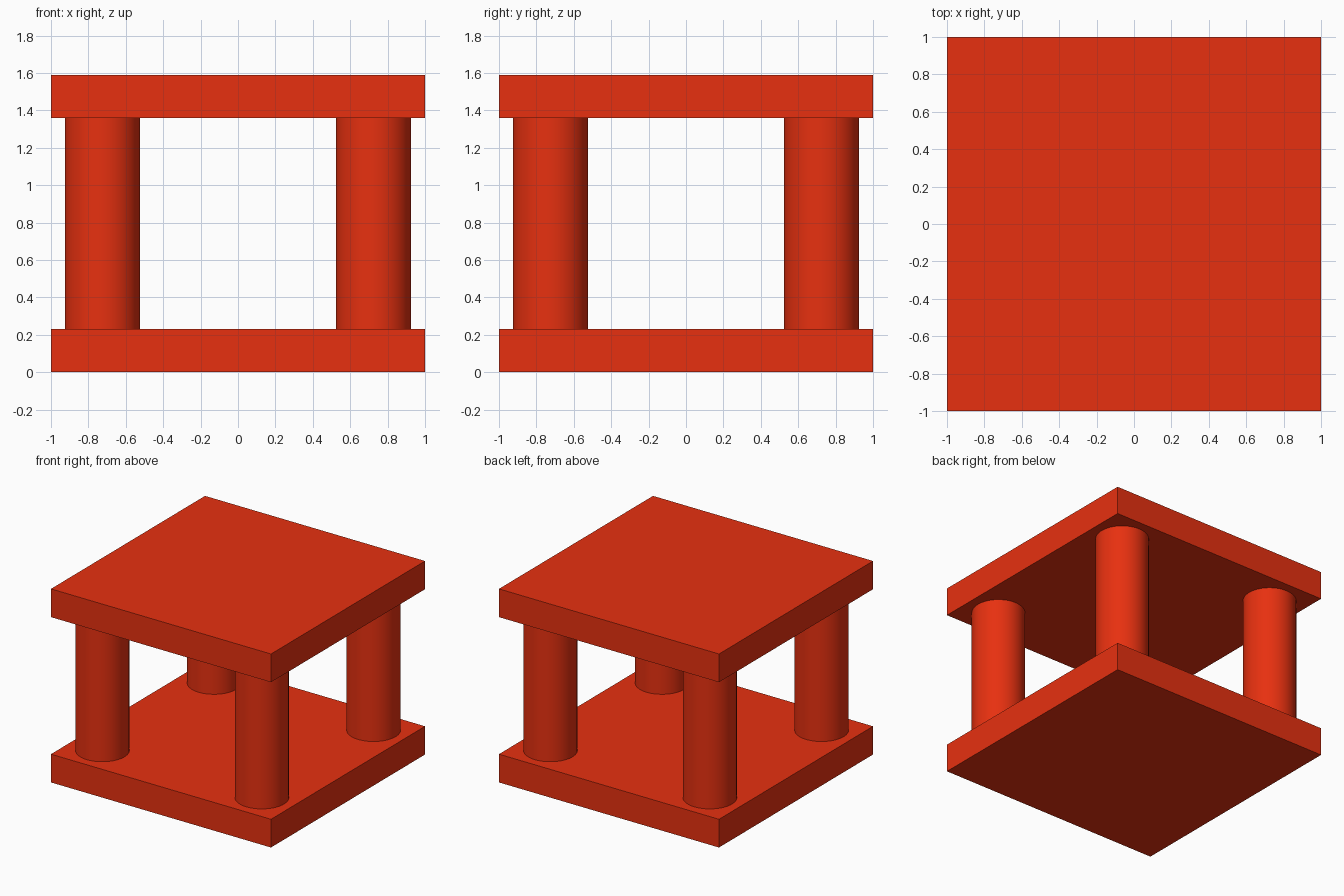
import bpy
import math

if "Cube" in bpy.data.objects:
    bpy.data.objects.remove(bpy.data.objects["Cube"])

SLAB = 0.232      # slab thickness
HEIGHT = 1.59     # overall height
RADIUS = 0.201    # column radius
OFFSET = 0.725    # column centre from the middle

red = bpy.data.materials.new("red")
red.diffuse_color = (0.8, 0.03, 0.005, 1)
red.use_nodes = True
red.node_tree.nodes["Principled BSDF"].inputs["Base Color"].default_value = red.diffuse_color


def add_slab(name, bottom):
    bpy.ops.mesh.primitive_cube_add(size=1, location=(0, 0, bottom + SLAB / 2))
    slab = bpy.context.object
    slab.name = name
    slab.scale = (2, 2, SLAB)
    bpy.ops.object.transform_apply(location=False, rotation=False, scale=True)
    slab.data.materials.append(red)


def add_column(name, x, y):
    bpy.ops.mesh.primitive_cylinder_add(
        vertices=64, radius=RADIUS, depth=HEIGHT - 2 * SLAB,
        location=(x, y, HEIGHT / 2))
    column = bpy.context.object
    column.name = name
    column.data.materials.append(red)
    bpy.ops.object.shade_smooth_by_angle(angle=math.radians(30))


# Square base and top slabs
add_slab("base_slab", 0)
add_slab("top_slab", HEIGHT - SLAB)

# Four round corner columns
for side, x in (("left", -OFFSET), ("right", OFFSET)):
    for end, y in (("front", -OFFSET), ("back", OFFSET)):
        add_column(f"{end}_{side}_column", x, y)
